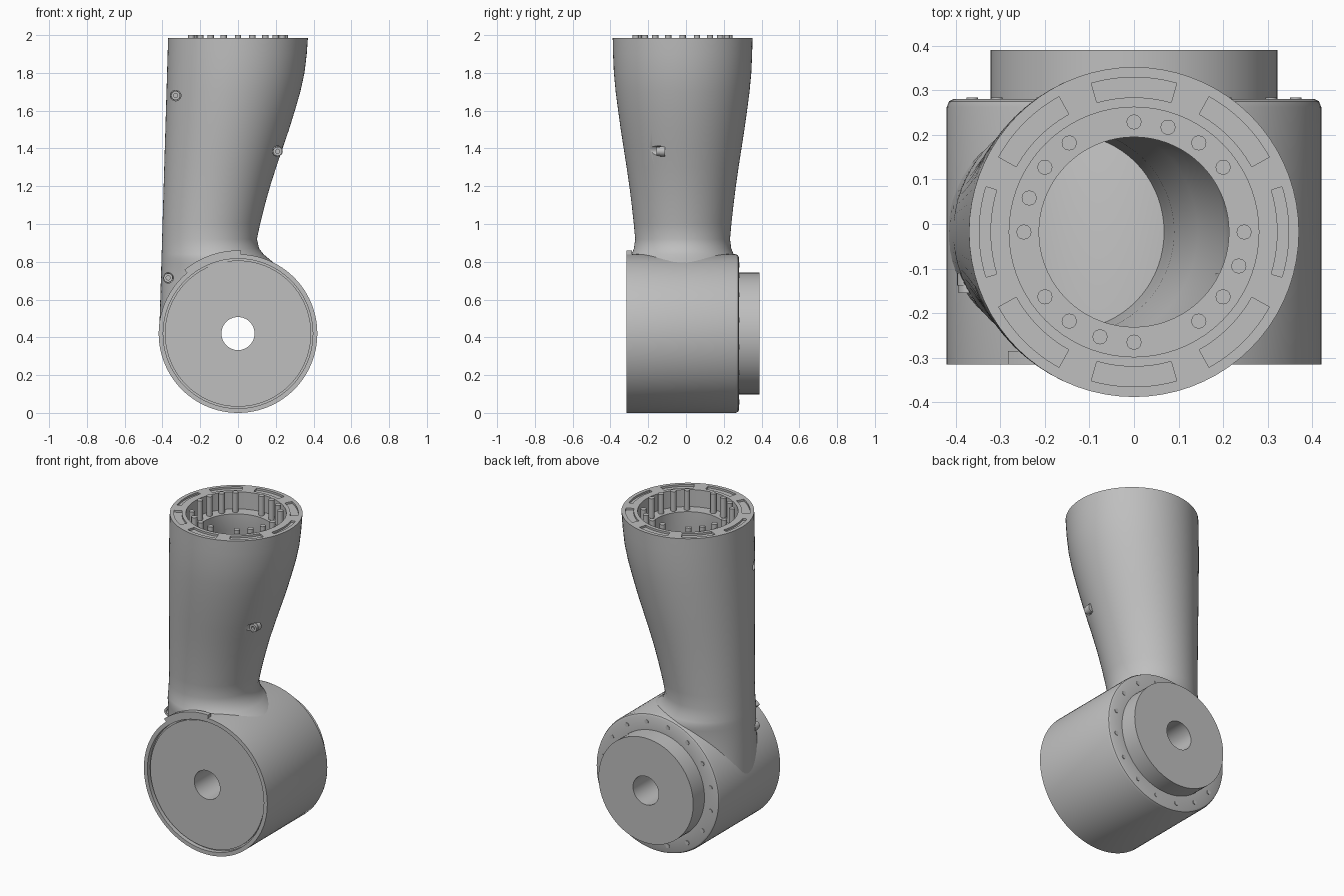
import bpy, bmesh
from math import sin, cos, pi, radians

cube = bpy.data.objects.get("Cube")
if cube:
    bpy.data.objects.remove(cube, do_unlink=True)

grey = bpy.data.materials.new("plain_grey")
grey.use_nodes = True
grey.diffuse_color = (0.52, 0.52, 0.52, 1)
grey.node_tree.nodes["Principled BSDF"].inputs["Base Color"].default_value = grey.diffuse_color

TOP = 1.985      # rim height of the arm
ARM_Y = -0.018   # arm axis in y
HUB_Z = 0.42     # drum axis height


def finish(name, bm, angle=35):
    bmesh.ops.recalc_face_normals(bm, faces=bm.faces)
    mesh = bpy.data.meshes.new(name)
    bm.to_mesh(mesh)
    bm.free()
    mesh.materials.append(grey)
    obj = bpy.data.objects.new(name, mesh)
    bpy.context.collection.objects.link(obj)
    smooth(obj, angle)
    return obj


def smooth(obj, angle=35):
    bpy.ops.object.select_all(action="DESELECT")
    obj.select_set(True)
    bpy.context.view_layer.objects.active = obj
    bpy.ops.object.shade_smooth_by_angle(angle=radians(angle))


def bridge(bm, rings, wrap_ring, close):
    """Quads between successive vertex rings."""
    pairs = list(zip(rings, rings[1:]))
    if close:
        pairs.append((rings[-1], rings[0]))
    for a, b in pairs:
        n = len(a)
        for i in range(n if wrap_ring else n - 1):
            j = (i + 1) % n
            bm.faces.new((a[i], a[j], b[j], b[i]))


def lathe(bm, profile, axis, centre, start=0, end=360, segs=72):
    """Revolve a closed (radius, height) profile about the y or z axis."""
    full = end - start == 360
    rings = []
    for k in range(segs if full else segs + 1):
        a = radians(start + (end - start) * k / segs)
        ring = []
        for r, h in profile:
            u, v = centre[0] + r * cos(a), centre[1] + r * sin(a)
            ring.append(bm.verts.new((u, h, v) if axis == "y" else (u, v, h)))
        rings.append(ring)
    bridge(bm, rings, True, full)
    if not full:
        bm.faces.new(rings[0])
        bm.faces.new(rings[-1])


def rod(bm, axis, centre, radius, low, high, segs=16):
    """Plain capped cylinder."""
    rings = []
    for h in (low, high):
        ring = []
        for k in range(segs):
            a = 2 * pi * k / segs
            u, v = centre[0] + radius * cos(a), centre[1] + radius * sin(a)
            ring.append(bm.verts.new((u, h, v) if axis == "y" else (u, v, h)))
        rings.append(ring)
    bridge(bm, rings, True, False)
    bm.faces.new(rings[0])
    bm.faces.new(rings[1])


def spine(z):
    """Nearly straight edge of the arm on the -x side."""
    return -0.37 - 0.03 * (TOP - z)


# Arm: outer skin upwards, over the rim, then the inner bore downwards
outer = [(0.45, -0.2), (0.55, 0.0), (0.68, 0.12), (0.79, 0.195), (0.815, 0.165),
         (0.84, 0.135), (0.87, 0.112), (0.92, 0.1), (1.0, 0.117), (1.1, 0.142),
         (1.2, 0.17), (1.3, 0.202), (1.4, 0.236), (1.5, 0.27), (1.6, 0.301),
         (1.7, 0.33), (1.8, 0.352), (1.9, 0.364), (TOP, 0.37)]
sections = []
for z, right in outer:
    rx = (right - spine(z)) / 2
    ry = rx if z > 0.9 else min(max(rx, 0.25), 0.28)
    sections.append((z, (right + spine(z)) / 2, rx, ry))
for z, r in [(TOP, 0.28), (1.88, 0.28), (1.88, 0.213), (1.78, 0.213)]:
    sections.append((z, 0, r, r))
for z, right in [(1.4, 0.205), (1.2, 0.143), (1.0, 0.09), (0.9, 0.078), (0.6, 0.03)]:
    left = spine(z) + 0.03
    rx = (right - left) / 2
    sections.append((z, (right + left) / 2, rx, rx))

bm = bmesh.new()
rings = []
for z, cx, rx, ry in sections:
    rings.append([bm.verts.new((cx + rx * cos(2 * pi * k / 72),
                                ARM_Y + ry * sin(2 * pi * k / 72), z)) for k in range(72)])
bridge(bm, rings, True, False)
bm.faces.new(rings[0])
bm.faces.new(rings[-1])
arm = finish("arm_shell", bm)

# Cutters: rim pockets and counterbores for the side screws
screw_spots = [(-0.33, 1.68, -0.12), (0.21, 1.385, -0.13), (-0.37, 0.715, -0.13)]
bm = bmesh.new()
for k in range(8):
    inner_r, half = (0.322, 17) if k % 4 == 0 else (0.302, 16)
    box = [(inner_r, TOP - 0.012), (0.347, TOP - 0.012),
           (0.347, TOP + 0.05), (inner_r, TOP + 0.05)]
    lathe(bm, box, "z", (0, ARM_Y), 45 * k - half, 45 * k + half, 12)
for x, z, floor in screw_spots:
    rod(bm, "y", (x, z), 0.028, -0.6, floor, 24)
cutter = finish("arm_cutter", bm)
cutter.hide_render = True
mod = arm.modifiers.new("pockets", "BOOLEAN")
mod.operation = "DIFFERENCE"
mod.solver = "EXACT"
mod.object = cutter
# keep the cut ahead of the edge smoothing
smooth_mods = [m for m in arm.modifiers if m != mod]
if smooth_mods:
    arm.modifiers.move(len(arm.modifiers) - 1, 0)
bpy.context.view_layer.objects.active = arm
bpy.ops.object.modifier_apply(modifier=mod.name)
bpy.data.objects.remove(cutter, do_unlink=True)
smooth(arm)

# Side screws with sockets
bm = bmesh.new()
for x, z, floor in screw_spots:
    head = floor - 0.025
    lathe(bm, [(0.011, head), (0.024, head), (0.024, floor + 0.02), (0.011, floor + 0.02)],
          "y", (x, z), segs=18)
    rod(bm, "y", (x, z), 0.027, floor - 0.008, floor + 0.02, 18)
finish("side_screws", bm)

# Drum with recessed front plate, stepped rear collar and through bore
drum = [(0.0875, 0.39), (0.322, 0.39), (0.322, 0.28), (0.405, 0.28), (0.415, 0.275),
        (0.42, 0.262), (0.42, -0.315), (0.396, -0.315), (0.396, -0.288),
        (0.387, -0.288), (0.387, -0.3), (0.0875, -0.3)]
bm = bmesh.new()
lathe(bm, drum, "y", (0, HUB_Z), segs=96)
finish("drum", bm)

# Raised lip over the front rim
bm = bmesh.new()
lathe(bm, [(0.4, -0.315), (0.44, -0.315), (0.44, -0.285), (0.4, -0.285)],
      "y", (0, HUB_Z), 88, 130, 20)
finish("rim_lip", bm)

# Rear screws around the collar
bm = bmesh.new()
for k in range(16):
    a = 2 * pi * (k + 0.5) / 16
    rod(bm, "y", (0.37 * cos(a), HUB_Z + 0.37 * sin(a)), 0.013, 0.27, 0.284, 12)
finish("collar_screws", bm)

# Flange pins in four groups
bm = bmesh.new()
for k in range(20):
    if k % 5 != 1:
        a = 2 * pi * k / 20
        rod(bm, "z", (0.247 * cos(a), ARM_Y + 0.247 * sin(a)), 0.017, 1.86, 2.0, 12)
finish("flange_pins", bm)
